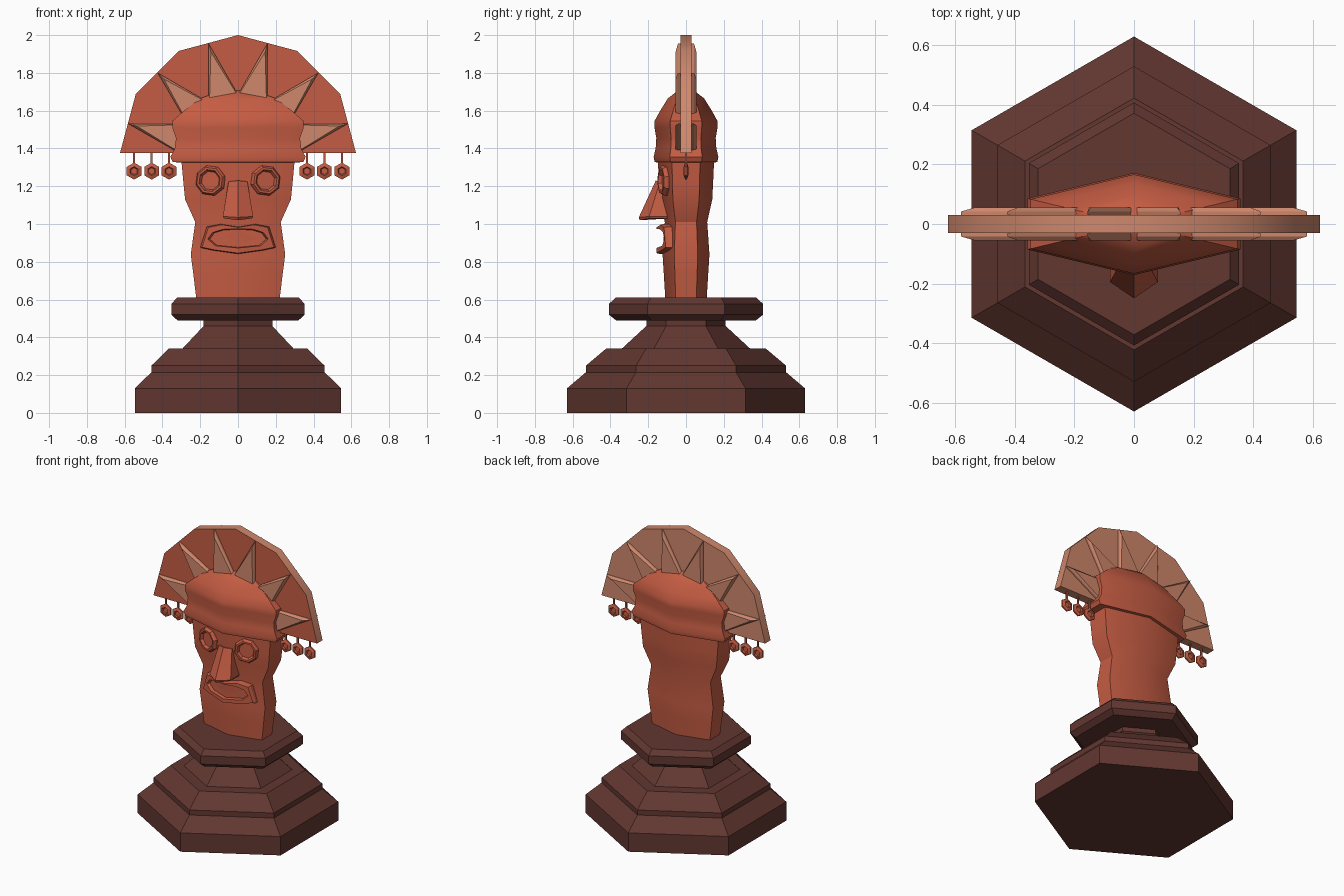
import bpy, bmesh, math
from mathutils import Vector

if "Cube" in bpy.data.objects:
    bpy.data.objects.remove(bpy.data.objects["Cube"])


def material(name, color):
    m = bpy.data.materials.new(name)
    m.diffuse_color = (*color, 1)
    m.use_nodes = True
    m.node_tree.nodes["Principled BSDF"].inputs["Base Color"].default_value = m.diffuse_color
    return m


RED = material("terracotta_red", (0.56, 0.108, 0.056))
TAN = material("light_tan", (0.62, 0.245, 0.150))
BROWN = material("dark_brown", (0.122, 0.038, 0.030))


def loft(name, rings, mats, angle=32, rule=None):
    """Skin a list of equal-length rings and cap both ends."""
    bm = bmesh.new()
    vs = [[bm.verts.new(p) for p in r] for r in rings]
    n = len(rings[0])
    for a, b in zip(vs, vs[1:]):
        for i in range(n):
            j = (i + 1) % n
            bm.faces.new((a[i], a[j], b[j], b[i]))
    bm.faces.new(vs[0])
    bm.faces.new(vs[-1])
    bmesh.ops.recalc_face_normals(bm, faces=bm.faces)
    for f in bm.faces:
        f.smooth = True
        if rule:
            f.material_index = rule(f)
    me = bpy.data.meshes.new(name)
    bm.to_mesh(me)
    bm.free()
    for m in mats:
        me.materials.append(m)
    me.set_sharp_from_angle(angle=math.radians(angle))
    ob = bpy.data.objects.new(name, me)
    bpy.context.collection.objects.link(ob)
    return ob


def hexring(r, z, sy=1.0):
    return [(r * math.cos(a), r * math.sin(a) * sy, z)
            for a in (math.radians(30 + 60 * k) for k in range(6))]


def disc(r, n, y, cx=0, cz=0, rot=0.0):
    return [(cx + r * math.cos(rot + 2 * math.pi * k / n), y,
             cz + r * math.sin(rot + 2 * math.pi * k / n)) for k in range(n)]


# Stepped hexagonal pedestal
base = [(.63, 0), (.63, .13), (.53, .215), (.53, .25), (.423, .34), (.34, .34),
        (.21, .46), (.21, .49), (.37, .49), (.408, .52), (.408, .577), (.372, .61)]
loft("pedestal", [hexring(r, z) for r, z in base], [BROWN], angle=20)

# Head and neck (half widths)
head = [(.22, .60), (.236, .73), (.25, .84), (.226, 1.01), (.28, 1.13), (.29, 1.23), (.302, 1.36)]
loft("head", [hexring(w / .866, z, .43) for w, z in head], [RED])

# Cap
cap = [(.30, 1.325), (.345, 1.328), (.358, 1.355), (.335, 1.40), (.328, 1.455), (.348, 1.51),
       (.348, 1.545), (.285, 1.60), (.20, 1.665), (.12, 1.695), (.005, 1.72)]
loft("cap", [hexring(w / .866, z, .415) for w, z in cap], [RED])

# Fan crest: half of a twelve-sided disc, red in front
CZ = 1.375


def arc(radii, y):
    n = len(radii) - 1
    return [(r * math.cos(math.pi * k / n), y, CZ + r * math.sin(math.pi * k / n))
            for k, r in enumerate(radii)]


loft("fan_crest", [arc([.625] * 7, y) for y in (-.03, .03)], [TAN, RED],
     rule=lambda f: int(f.normal.y < -.9))

# Star of spikes with chamfered edges, through both sides of the fan


def star(outer, inner, y):
    return arc([inner if k % 2 == 0 else outer for k in range(13)], y)


loft("crest_spikes", [star(.555, .302, -.055), star(.602, .31, -.042),
                      star(.602, .31, .042), star(.555, .302, .055)], [TAN], angle=15)

# Hanging beads and cords
for side in (-1, 1):
    for k, x in enumerate((.365, .457, .55)):
        cx, tag = side * x, f"{'left' if side < 0 else 'right'}_{k + 1}"
        loft("cord_" + tag, [[(cx + a, b, z) for a, b in
             ((-.005, -.005), (.005, -.005), (.005, .005), (-.005, .005))]
             for z in (1.30, 1.38)], [RED])
        prof = [(.018, -.005), (.024, -.012), (.045, -.005), (.045, .005), (.024, .012), (.018, .005)]
        loft("bead_" + tag, [disc(r, 6, y, cx, 1.28, math.pi / 6) for r, y in prof],
             [RED], angle=15)

# Eyes: eight-sided rims with sunken centres, tilted to the cheek planes
for side in (-1, 1):
    prof = [(.082, .03), (.082, -.008), (.072, -.022), (.06, -.022), (.05, -.004)]
    eye = loft("left_eye" if side < 0 else "right_eye",
               [disc(r, 8, y, rot=math.radians(15)) for r, y in prof], [RED], angle=15)
    eye.location = (side * .145, -.112, 1.23)
    eye.rotation_euler.z = side * math.radians(14.5)

# Nose wedge
loft("nose", [
    [(-.05, -.08, 1.23), (-.05, -.138, 1.225), (0, -.16, 1.23), (.05, -.138, 1.225), (.05, -.08, 1.23)],
    [(-.08, -.08, 1.04), (-.08, -.195, 1.04), (0, -.25, 1.035), (.08, -.195, 1.04), (.08, -.08, 1.04)],
    [(-.075, -.08, 1.03), (-.075, -.19, 1.03), (0, -.245, 1.02), (.075, -.19, 1.03), (.075, -.08, 1.03)],
], [RED], angle=15)

# Mouth: lips around a sunken opening, following the face planes
half_out = [(0, .985), (.09, 1.0), (.165, .985), (.2, .875), (.13, .86), (0, .842)]
half_in = [(0, .975), (.08, .972), (.135, .955), (.16, .92), (.12, .885), (0, .873)]


def lip(half, depth, s=1.0):
    pts = half + [(-x, z) for x, z in half[-2:0:-1]]
    return [(x * s, -.127 + .26 * abs(x * s) - depth, .92 + (z - .92) * s) for x, z in pts]


loft("mouth", [lip(half_out, -.03), lip(half_out, .015), lip(half_out, .03, .95),
               lip(half_in, .03), lip(half_in, .006, .93)], [RED], angle=20)
